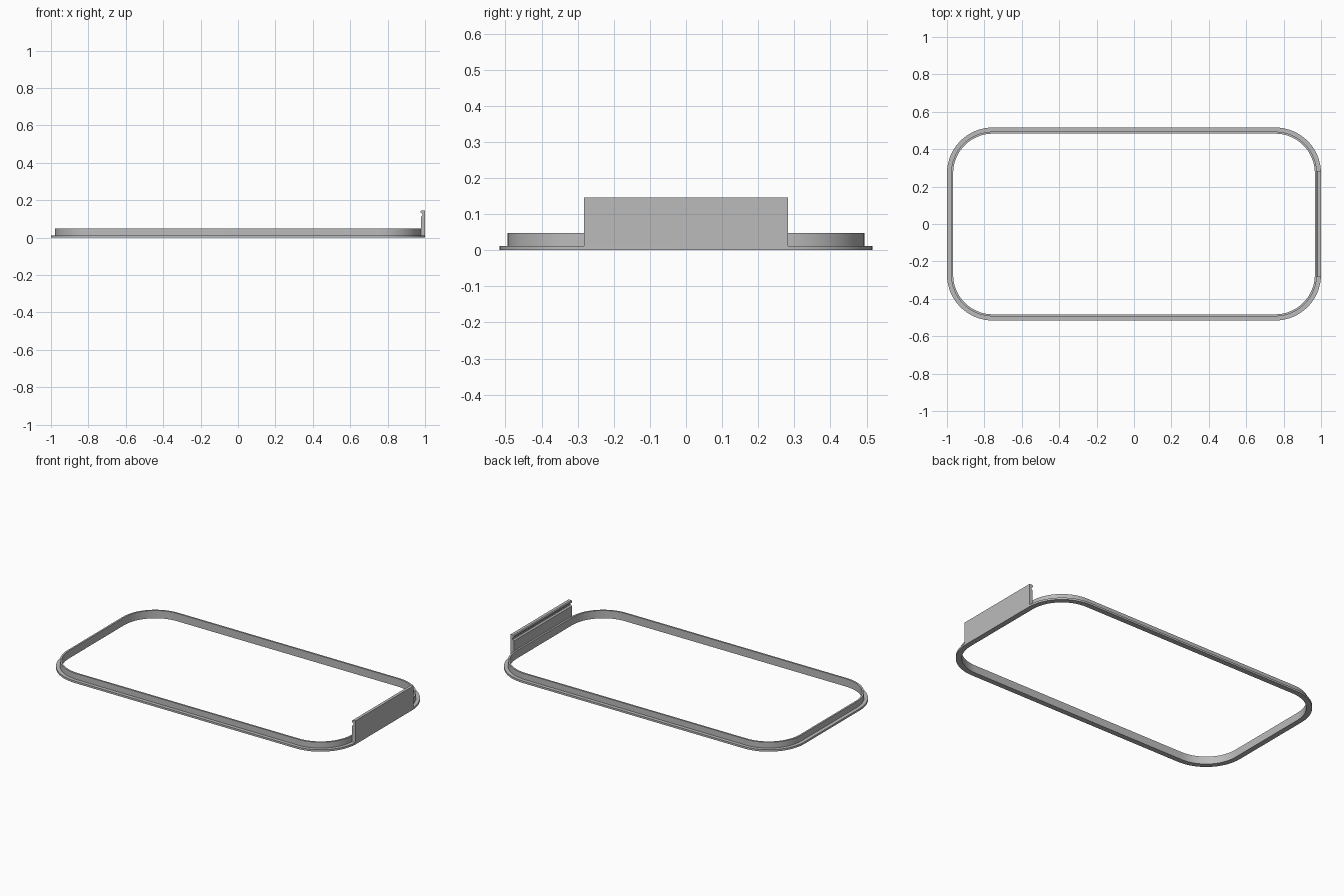
import bpy, bmesh, math

cube = bpy.data.objects.get("Cube")
if cube:
    bpy.data.objects.remove(cube, do_unlink=True)

grey = bpy.data.materials.new("plain grey")
grey.use_nodes = True
colour = (0.5, 0.5, 0.5, 1)
grey.diffuse_color = colour
grey.node_tree.nodes["Principled BSDF"].inputs["Base Color"].default_value = colour

HALF_X, HALF_Y, RADIUS, STEPS = 1.0, 0.516, 0.245, 16


def rounded_loop(inset):
    """Points of the rounded rectangle, moved inward by inset."""
    points = []
    for k, (sx, sy) in enumerate([(1, 1), (-1, 1), (-1, -1), (1, -1)]):
        for i in range(STEPS + 1):
            a = (k + i / STEPS) * math.pi / 2
            r = RADIUS - inset
            points.append((sx * (HALF_X - RADIUS) + r * math.cos(a),
                           sy * (HALF_Y - RADIUS) + r * math.sin(a)))
    return points


def finish(name, bm):
    bmesh.ops.recalc_face_normals(bm, faces=bm.faces)
    mesh = bpy.data.meshes.new(name)
    bm.to_mesh(mesh)
    bm.free()
    mesh.materials.append(grey)
    obj = bpy.data.objects.new(name, mesh)
    bpy.context.collection.objects.link(obj)
    bpy.ops.object.select_all(action="DESELECT")
    obj.select_set(True)
    bpy.context.view_layer.objects.active = obj
    bpy.ops.object.shade_smooth_by_angle(angle=math.radians(30))
    return obj


# Frame: L-shaped section (inset, height) swept round the outline
section = [(0, 0), (0, 0.012), (0.022, 0.012), (0.022, 0.048),
           (0.033, 0.048), (0.033, 0)]
bm = bmesh.new()
rings = [[bm.verts.new((x, y, z)) for x, y in rounded_loop(inset)]
         for inset, z in section]
for a, b in zip(rings, rings[1:] + rings[:1]):
    for i in range(len(a)):
        j = (i + 1) % len(a)
        bm.faces.new((a[i], a[j], b[j], b[i]))
finish("flanged_frame", bm)

# Upright plate: side section (x, z) with a groove and a rounded top lip
plate = [(1.0, 0), (1.0, 0.146), (0.982, 0.146), (0.977, 0.142),
         (0.977, 0.134), (0.986, 0.126), (0.986, 0.118), (0.978, 0.11),
         (0.978, 0)]
bm = bmesh.new()
face = bm.faces.new([bm.verts.new((x, -0.283, z)) for x, z in plate])
out = bmesh.ops.extrude_face_region(bm, geom=[face], use_keep_orig=True)
for v in out["geom"]:
    if isinstance(v, bmesh.types.BMVert):
        v.co.y = 0.283
finish("end_plate", bm)
